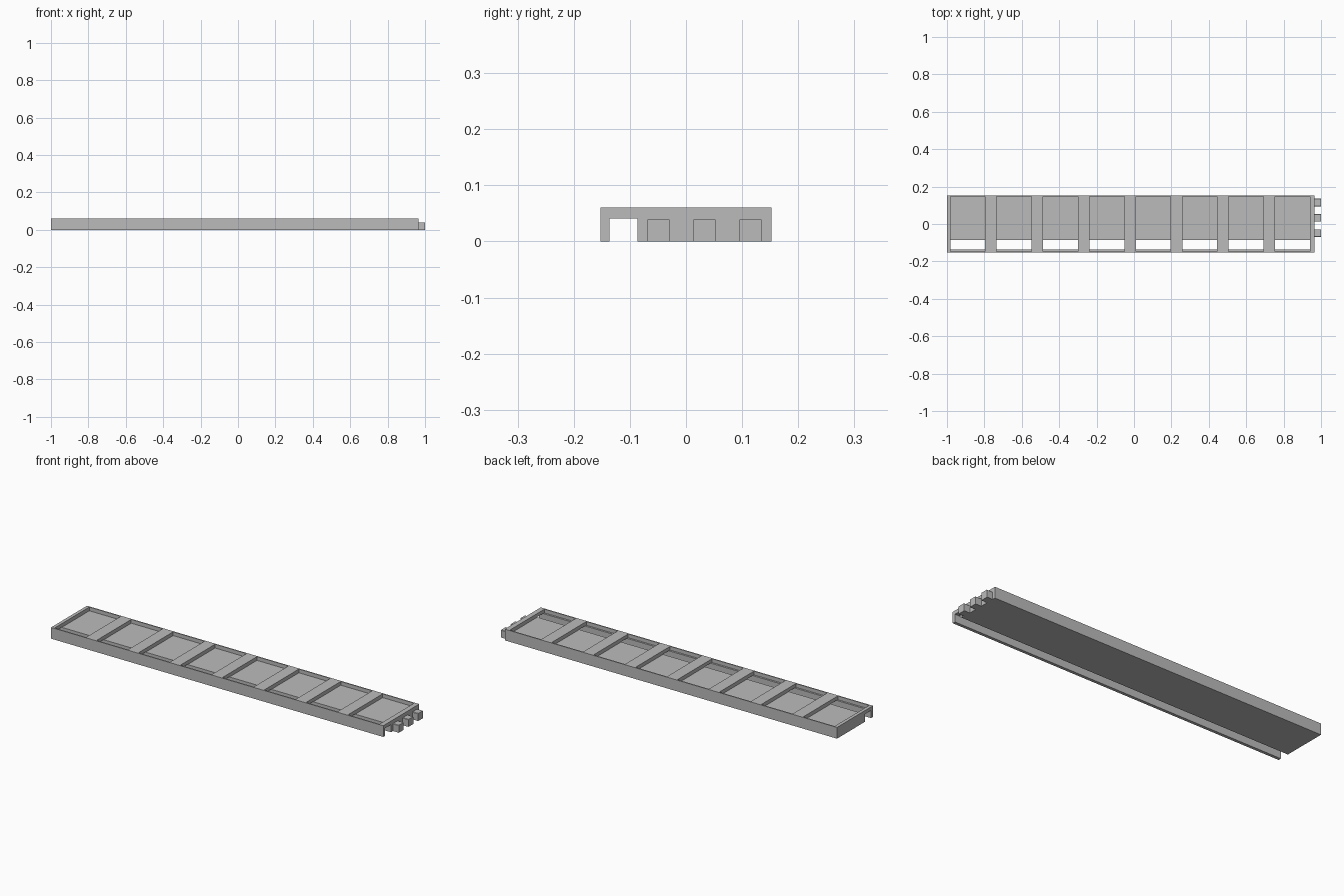
import bpy
import bmesh
from mathutils import Matrix, Vector

cube = bpy.data.objects.get("Cube")
if cube:
    bpy.data.objects.remove(cube, do_unlink=True)

# Single plain grey
grey = bpy.data.materials.new("plain_grey")
grey.use_nodes = True
colour = (0.5, 0.5, 0.5, 1)
grey.diffuse_color = colour
grey.node_tree.nodes["Principled BSDF"].inputs["Base Color"].default_value = colour

# Main sizes
LEFT, RIGHT = -1.0, 0.966
HALF_DEPTH, HEIGHT = 0.152, 0.06
FLOOR = 0.04
WINDOWS, PITCH, WINDOW_WIDTH, WINDOW_HALF = 8, 0.248, 0.186, 0.146


def add_object(name, bm):
    bmesh.ops.recalc_face_normals(bm, faces=bm.faces)
    mesh = bpy.data.meshes.new(name)
    bm.to_mesh(mesh)
    bm.free()
    mesh.materials.append(grey)
    obj = bpy.data.objects.new(name, mesh)
    bpy.context.collection.objects.link(obj)
    return obj


def add_box(bm, low, high):
    low, high = Vector(low), Vector(high)
    matrix = Matrix.Translation((low + high) / 2) @ Matrix.Diagonal((*(high - low), 1))
    return bmesh.ops.create_cube(bm, size=1, matrix=matrix)["verts"]


# Tray body: end profile with a groove under the front, extruded along x
profile = [(-HALF_DEPTH, 0), (-0.136, 0), (-0.136, FLOOR + 0.001),
           (-0.086, FLOOR + 0.001), (-0.086, 0), (HALF_DEPTH, 0),
           (HALF_DEPTH, HEIGHT), (-HALF_DEPTH, HEIGHT)]
bm = bmesh.new()
face = bm.faces.new([bm.verts.new((LEFT, y, z)) for y, z in profile])
end = bmesh.ops.extrude_face_region(bm, geom=[face])["geom"]
bmesh.ops.translate(bm, vec=(RIGHT - LEFT, 0, 0),
                    verts=[v for v in end if isinstance(v, bmesh.types.BMVert)])
body = add_object("tray_body", bm)

# Shallow windows along the top, which open into the groove
bm = bmesh.new()
for i in range(WINDOWS):
    x = -0.982 + i * PITCH
    add_box(bm, (x, -WINDOW_HALF, FLOOR), (x + WINDOW_WIDTH, WINDOW_HALF, HEIGHT + 0.05))
cutter = add_object("window_cutter", bm)
cutter.hide_render = True
cutter.hide_viewport = True

cut = body.modifiers.new("windows", "BOOLEAN")
cut.operation = "DIFFERENCE"
cut.solver = "EXACT"
cut.object = cutter

# Bake the cut so that no helper remains
graph = bpy.context.evaluated_depsgraph_get()
baked = bpy.data.meshes.new_from_object(body.evaluated_get(graph))
body.modifiers.clear()
body.data = baked
bpy.data.objects.remove(cutter, do_unlink=True)

# Three connecting pegs on the end, with slightly eased top edges
for name, y in (("front", -0.049), ("middle", 0.033), ("back", 0.115)):
    bm = bmesh.new()
    add_box(bm, (RIGHT, y - 0.0205, 0), (1, y + 0.0205, FLOOR))
    top_sides = [e for e in bm.edges
                 if all(v.co.z > FLOOR / 2 for v in e.verts)
                 and abs(e.verts[0].co.y - e.verts[1].co.y) < 0.001]
    bmesh.ops.bevel(bm, geom=top_sides, offset=0.002, segments=1, affect="EDGES")
    add_object(name + "_peg", bm)
